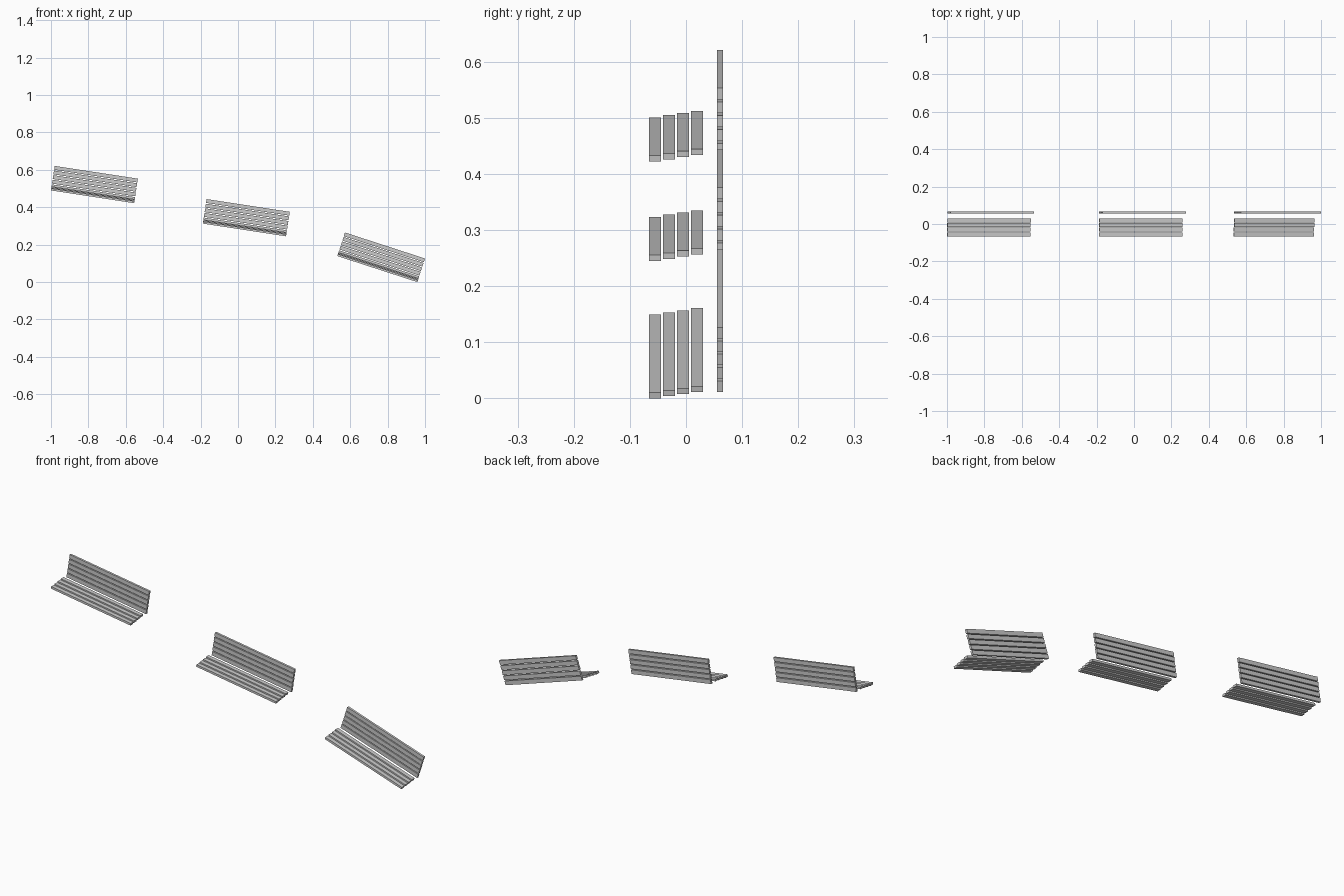
import bpy, bmesh, math
from mathutils import Matrix, Vector

if "Cube" in bpy.data.objects:
    bpy.data.objects.remove(bpy.data.objects["Cube"])

LENGTH = 0.45      # slat length
WIDTH = 0.021      # slat face width
THICK = 0.0108     # slat thickness
PITCH = 0.025      # slat spacing


def add_box(bm, lo, hi):
    lo, hi = Vector(lo), Vector(hi)
    m = Matrix.Translation((lo + hi) / 2) @ Matrix.Diagonal((*(hi - lo), 1))
    bmesh.ops.create_cube(bm, size=1, matrix=m)


def make_part(name, boxes, place):
    bm = bmesh.new()
    for lo, hi in boxes:
        add_box(bm, lo, hi)
    bm.transform(place)
    mesh = bpy.data.meshes.new(name)
    bm.to_mesh(mesh)
    bm.free()
    bpy.context.collection.objects.link(bpy.data.objects.new(name, mesh))


# Seat: four flat slats, each stepping up slightly towards the back
seat = []
for i in range(4):
    y, z = -0.066 + i * PITCH, i * 0.0039
    seat.append(((0, y, z), (LENGTH, y + WIDTH, z + THICK)))

# Backrest: five upright slats
back = []
for i in range(5):
    z = 0.012 + i * PITCH
    back.append(((0, 0.066 - THICK, z), (LENGTH, 0.066, z + WIDTH - 0.0005)))

# Three benches following a downhill slope (lower left corner and tilt)
benches = [("upper", -1.0, 0.490, 8.7),
           ("middle", -0.188, 0.3127, 8.7),
           ("lower", 0.531, 0.139, 18.0)]
for label, x, z, tilt in benches:
    place = Matrix.Translation((x, 0, z)) @ Matrix.Rotation(math.radians(tilt), 4, 'Y')
    make_part(label + "_bench_seat", seat, place)
    make_part(label + "_bench_backrest", back, place)
